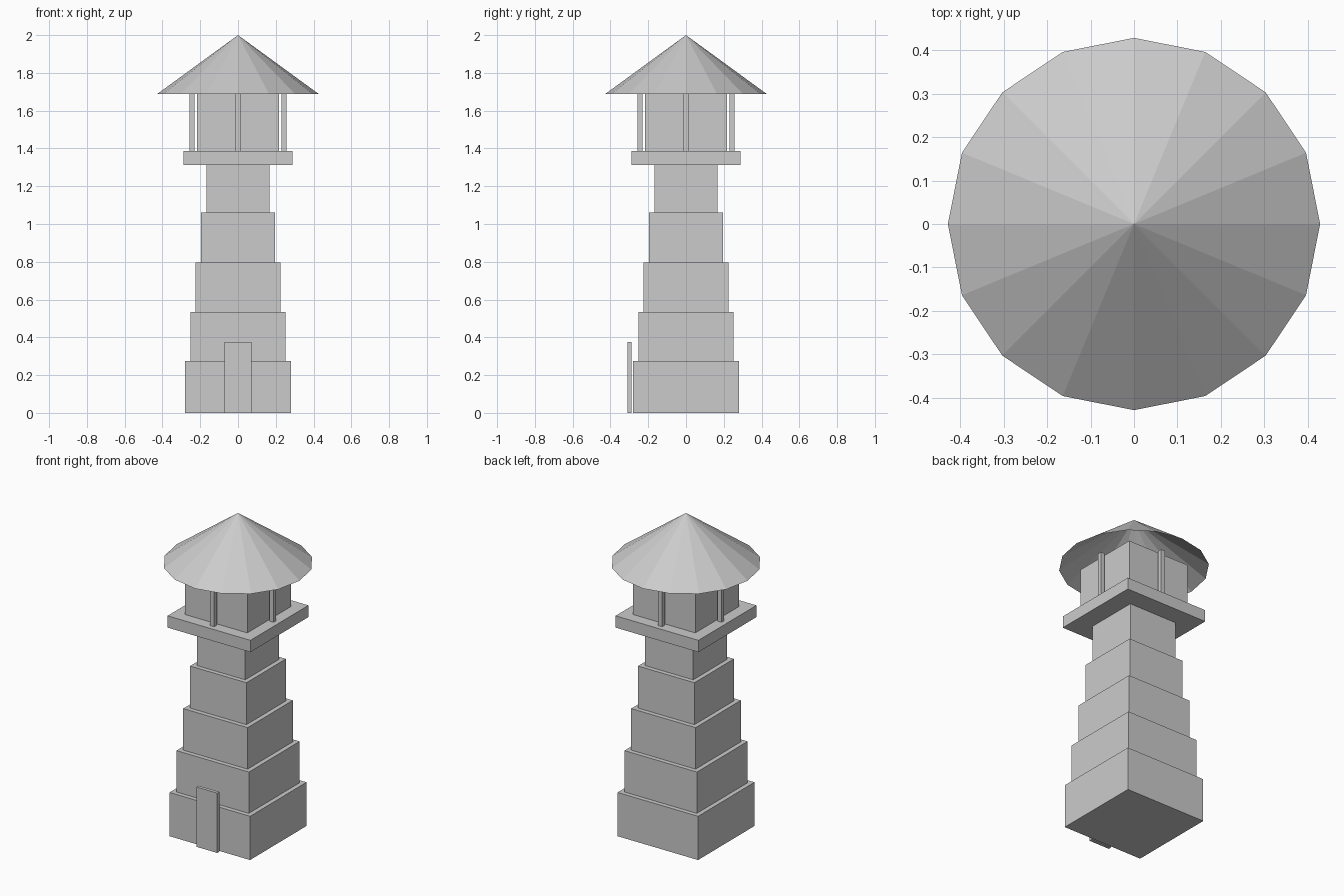
import bpy
import math

cube = bpy.data.objects.get("Cube")
if cube:
    bpy.data.objects.remove(cube, do_unlink=True)

# One plain stone colour
GREY = (0.6, 0.6, 0.6, 1.0)
stone = bpy.data.materials.new("light_grey")
stone.use_nodes = True
stone.diffuse_color = GREY
stone.node_tree.nodes["Principled BSDF"].inputs["Base Color"].default_value = GREY


def box(name, half_x, half_y, bottom, top, x=0.0, y=0.0):
    """Axis-aligned block given by half sizes and a height range."""
    bpy.ops.mesh.primitive_cube_add(size=2, location=(x, y, (bottom + top) / 2))
    obj = bpy.context.object
    obj.name = name
    obj.scale = (half_x, half_y, (top - bottom) / 2)
    bpy.ops.object.transform_apply(location=False, rotation=False, scale=True)
    obj.data.materials.append(stone)
    return obj


# Stepped tower, each tier narrower than the one below
levels = [0.0, 0.275, 0.535, 0.796, 1.06, 1.312]
widths = [0.28, 0.252, 0.224, 0.196, 0.168]
for i, half in enumerate(widths):
    box(f"tower_tier_{i + 1}", half, half, levels[i], levels[i + 1])

# Gallery floor and lantern room
FLOOR, EAVES = 1.386, 1.688
box("gallery_floor", 0.288, 0.288, levels[-1], FLOOR)
box("lantern_room", 0.216, 0.216, FLOOR, EAVES)

# One post in the middle of each side
for side, (dx, dy) in {"left": (1, 0), "right": (-1, 0),
                       "front": (0, -1), "back": (0, 1)}.items():
    box(f"gallery_post_{side}", 0.0135, 0.0135, FLOOR, EAVES,
        dx * 0.243, dy * 0.243)

# Door slab standing just off the front wall
box("door", 0.072, 0.0105, 0.0, 0.376, y=-0.2985)

# Sixteen-sided roof, open underneath
bpy.ops.mesh.primitive_cone_add(vertices=16, radius1=0.428, radius2=0,
                                depth=2 - EAVES, end_fill_type='NOTHING',
                                location=(0, 0, (2 + EAVES) / 2))
roof = bpy.context.object
roof.name = "roof"
roof.data.materials.append(stone)
